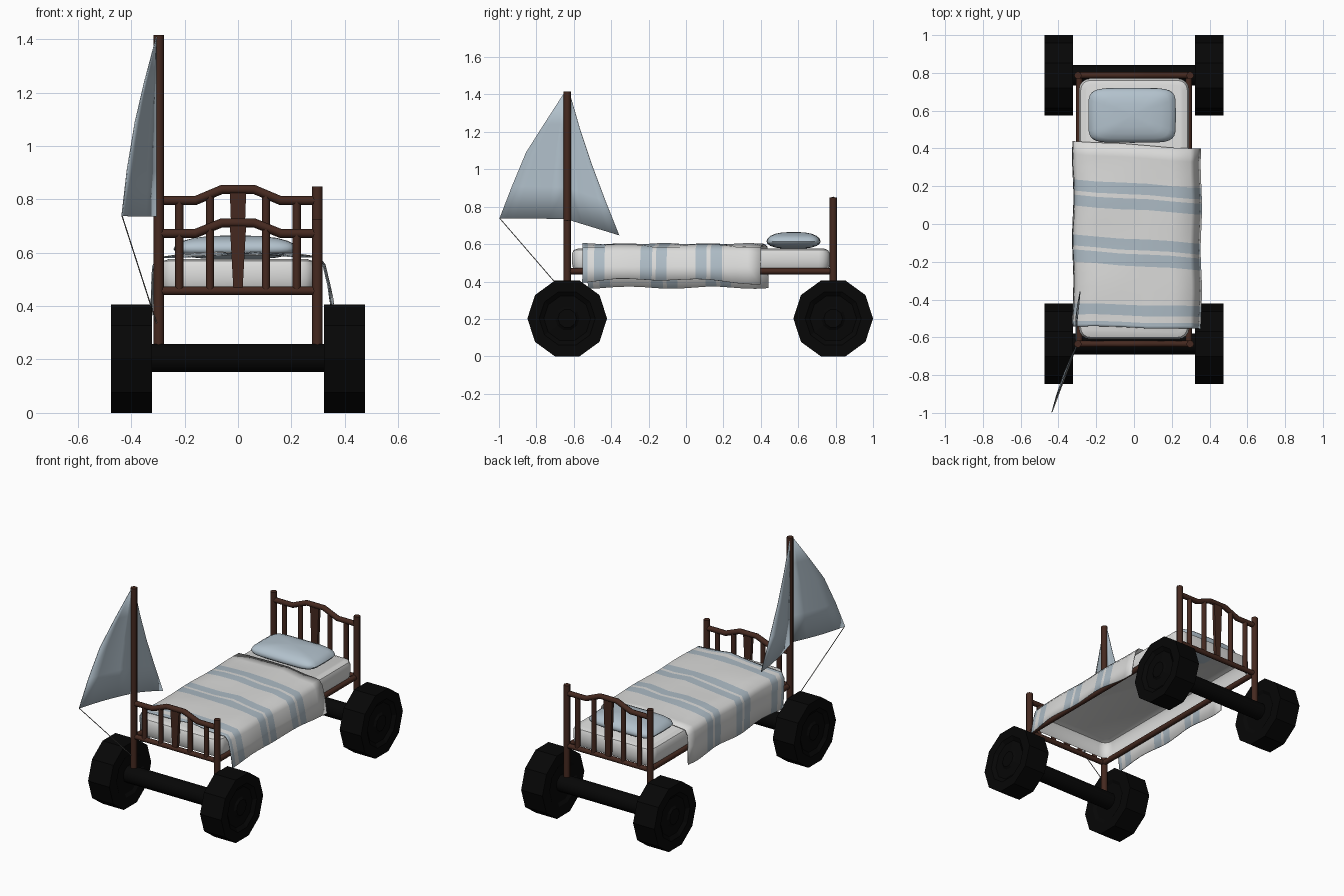
import bpy, bmesh, math
from mathutils import Vector

if "Cube" in bpy.data.objects:
    bpy.data.objects.remove(bpy.data.objects["Cube"])


def mat(name, rgb):
    m = bpy.data.materials.new(name)
    m.diffuse_color = (*rgb, 1)
    m.use_nodes = True
    m.node_tree.nodes["Principled BSDF"].inputs["Base Color"].default_value = m.diffuse_color
    return m


WOOD = mat("dark wood", (0.06, 0.022, 0.014))
RUBBER = mat("black rubber", (0.002, 0.002, 0.002))
WHITE = mat("off white cloth", (0.71, 0.71, 0.70))
BLUE = mat("pale blue cloth", (0.45, 0.54, 0.61))
STRIPE = mat("grey blue stripe", (0.42, 0.50, 0.56))
ROPE = mat("grey rope", (0.4, 0.39, 0.37))


def mesh(name, verts, faces, *mats):
    me = bpy.data.meshes.new(name)
    me.from_pydata(verts, [], faces)
    bm = bmesh.new()
    bm.from_mesh(me)
    bmesh.ops.remove_doubles(bm, verts=bm.verts, dist=1e-5)
    bmesh.ops.recalc_face_normals(bm, faces=bm.faces)
    bm.to_mesh(me)
    bm.free()
    for m in mats:
        me.materials.append(m)
    ob = bpy.data.objects.new(name, me)
    bpy.context.collection.objects.link(ob)
    return ob


def smooth(ob, deg=40):
    bpy.ops.object.select_all(action='DESELECT')
    ob.select_set(True)
    bpy.context.view_layer.objects.active = ob
    bpy.ops.object.shade_smooth_by_angle(angle=math.radians(deg))


def thicken(ob, t):
    sol = ob.modifiers.new("cloth thickness", 'SOLIDIFY')
    sol.thickness, sol.offset = t, 0


def grid(name, rows, *mats):
    """Sheet through equal-length rows of points."""
    n = len(rows[0])
    faces = [(i * n + j, i * n + j + 1, (i + 1) * n + j + 1, (i + 1) * n + j)
             for i in range(len(rows) - 1) for j in range(n - 1)]
    return mesh(name, [p for r in rows for p in r], faces, *mats)


def rod(name, pts, r, m, res=2):
    """Round bar along a path, with closed ends."""
    cu = bpy.data.curves.new(name, 'CURVE')
    cu.dimensions = '3D'
    cu.bevel_depth, cu.bevel_resolution, cu.use_fill_caps = r, res, True
    sp = cu.splines.new('POLY')
    sp.points.add(len(pts) - 1)
    for p, co in zip(sp.points, pts):
        p.co = (*co, 1)
    cu.materials.append(m)
    ob = bpy.data.objects.new(name, cu)
    bpy.context.collection.objects.link(ob)
    bpy.ops.object.select_all(action='DESELECT')
    ob.select_set(True)
    bpy.context.view_layer.objects.active = ob
    bpy.ops.object.convert(target='MESH')
    smooth(bpy.context.object, 50)


def wheel(name, s, y, n=10):
    """Ten-sided tyre with a recessed hub, lathed around x."""
    prof = [(0, .335), (.12, .335), (.14, .323), (.213, .323), (.213, .475), (.15, .475),
            (.125, .458), (.065, .46), (.05, .47), (0, .47)]
    rows = [[(s * x, y + r * math.cos(a), .2025 + r * math.sin(a))
             for r, x in prof] for a in [2 * math.pi * k / n for k in range(n + 1)]]
    grid(name, rows, RUBBER)


FY, BY = -0.635, 0.787

# wheels and axles
for end, y in (("front", FY), ("back", BY)):
    for side, s in (("left", -1), ("right", 1)):
        wheel(f"{end}_{side}_wheel", s, y)
    rod(f"{end}_axle", [(-.34, y, .205), (.34, y, .205)], .055, RUBBER, 3)

# footboard and headboard
for end, y, zs, zc, tops in (("foot", FY, .672, .712, (1.415, .725)),
                             ("head", BY, .795, .837, (.848, .848))):
    for s, top in zip((-1, 1), tops):
        rod(f"{end}_post_{'left' if s < 0 else 'right'}",
            [(s * .297, y, .2), (s * .297, y, top)], .02, WOOD)
    rod(f"{end}_top_rail", [(-.29, y, zs), (-.16, y, zs), (-.06, y, zc), (.06, y, zc),
                            (.16, y, zs), (.29, y, zs)], .017, WOOD)
    rod(f"{end}_bottom_rail", [(-.29, y, .457), (.29, y, .457)], .016, WOOD)
    for k, x in enumerate((-.22, -.105, .105, .22)):
        top = zs if abs(x) > .2 else zs + (zc - zs) * .55
        rod(f"{end}_spindle_{k}", [(x, y, .457), (x, y, top)], .0155, WOOD)
    # tapered middle slat
    v = [(sx * w, y + dy, z) for w, z in ((.017, .457), (.031, zc))
         for sx, dy in ((-1, -.01), (1, -.01), (1, .01), (-1, .01))]
    f = [(0, 1, 2, 3), (4, 5, 6, 7)] + [(i, (i + 1) % 4, (i + 1) % 4 + 4, i + 4) for i in range(4)]
    mesh(f"{end}_middle_slat", v, f, WOOD)

# side rails
for s in (-1, 1):
    rod(f"side_rail_{'left' if s < 0 else 'right'}",
        [(s * .29, FY, .455), (s * .29, BY, .455)], .017, WOOD)

# mattress: rounded rectangle shell with a soft top edge, open underneath
loops = []
for inset, z in ((.012, .46), (.003, .48), (0, .505), (0, .548), (.01, .568), (.035, .577)):
    ring = []
    for k, (cx, cy) in enumerate(((1, 1), (-1, 1), (-1, -1), (1, -1))):
        for j in range(5):
            a = math.pi / 2 * (k + j / 4)
            r = .06 - inset
            ring.append((cx * .232 + r * math.cos(a), .08 + cy * .63 + r * math.sin(a), z))
    loops.append(ring + ring[:1])
ob = grid("mattress", loops, WHITE)
bm = bmesh.new()
bm.from_mesh(ob.data)
bmesh.ops.holes_fill(bm, edges=[e for e in bm.edges if e.is_boundary and e.verts[0].co.z > .57])
bmesh.ops.recalc_face_normals(bm, faces=bm.faces)
bm.to_mesh(ob.data)
bm.free()
smooth(ob)

# pillow: squared-off lens shape
sp = lambda v, e: math.copysign(abs(v) ** e, v)
rows = []
for i in range(11):
    p = math.pi * (i / 10 - .5)
    c = abs(math.cos(p)) ** .75 if 0 < i < 10 else 0
    rows.append([(-.01 + .232 * c * sp(math.cos(a), .36), .575 + .145 * c * sp(math.sin(a), .36),
                  .614 + (.051 if p > 0 else .04) * math.sin(p))
                 for a in [math.pi * k / 14 for k in range(29)]])
smooth(grid("pillow", rows, BLUE), 60)

# striped blanket: draped cross-section, row edges sit on the stripe borders
stripes = [(-.548, -.52), (-.485, -.428), (-.222, -.158), (-.137, -.079), (.075, .133), (.155, .215)]
ys = sorted({y for st in stripes for y in st} | {-.535, -.35, -.28, -.01, .29, .35, .42})
rows = []
for y in ys:
    w = .006 * math.sin(y * 14)
    lz, rz = .367 + w, .412 - .08 * (y + .15) ** 2 + w
    sec = [(-.322, lz), (-.32, .47), (-.316, .548), (-.298, .581), (-.2, .59 + w), (-.07, .596 + w),
           (.07, .597 - w), (.2, .592 + w), (.3, .583), (.322, .555), (.34, .48), (.354, rz)]
    rows.append([(x + w * .6, y - .065 * x * (1 if y > -.4 else .4) + .003 * math.sin(x * 14 + y * 5)
                  + (.1 * (.5 - y) if x < 0 else 0) * max(0, .55 - z), z)
                 for x, z in sec])
ob = grid("striped_blanket", rows, WHITE, STRIPE)
n = len(rows[0]) - 1
for i in range(len(ys) - 1):
    mid = (ys[i] + ys[i + 1]) / 2
    for f in ob.data.polygons[i * n:(i + 1) * n]:
        f.material_index = int(any(a < mid < b for a, b in stripes))
thicken(ob, .005)
smooth(ob, 60)


# sails: rows from the mast to the free edge, bellied sideways
def sail(name, luff_y, foot_z, edge):
    rows = []
    for k, e in enumerate(edge):
        t = k / (len(edge) - 1)
        a = Vector((-.305, luff_y, 1.41 + (foot_z - 1.41) * t))
        rows.append([a.lerp(Vector(e), u / 4) - Vector((.012 * math.sin(math.pi * u / 4) * t, 0, 0))
                     for u in range(5)])
    ob = grid(name, rows, BLUE)
    thicken(ob, .004)
    smooth(ob, 60)


sail("main_sail", FY - .012, .735, [(-.305, -.65, 1.41), (-.35, -.76, 1.24), (-.385, -.855, 1.09),
                                    (-.415, -.93, .91), (-.435, -.997, .737)])
sail("fore_sail", FY + .012, .728, [(-.305, -.62, 1.4), (-.303, -.565, 1.21), (-.3, -.505, 1.03),
                                    (-.292, -.43, .83), (-.285, -.357, .647)])
rod("sail_rope", [(-.434, -.995, .737), (-.3, FY, .32)], .0025, ROPE, 1)
